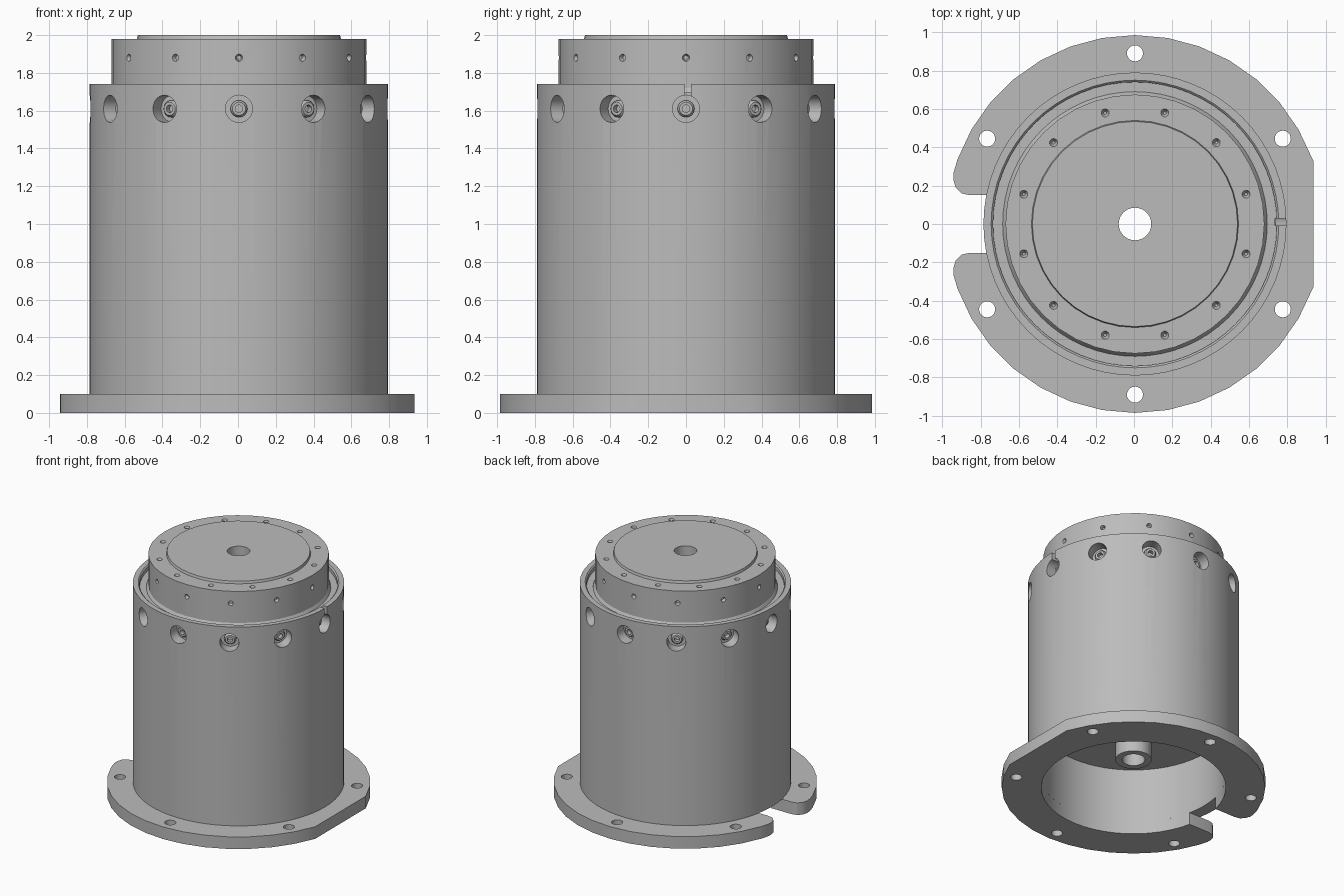
import bpy, bmesh
from math import sin, cos, pi, radians, asin
from mathutils import Matrix, Vector

if "Cube" in bpy.data.objects:
    bpy.data.objects.remove(bpy.data.objects["Cube"])

AXIS_X = 0.005  # the turned parts sit slightly off the flange's middle

metal = bpy.data.materials.new("grey metal")
metal.use_nodes = True
GREY = (0.5, 0.5, 0.5, 1)
metal.diffuse_color = GREY
metal.node_tree.nodes["Principled BSDF"].inputs["Base Color"].default_value = GREY


def make_object(name, bm):
    bmesh.ops.recalc_face_normals(bm, faces=bm.faces)
    mesh = bpy.data.meshes.new(name)
    bm.to_mesh(mesh)
    bm.free()
    mesh.materials.append(metal)
    obj = bpy.data.objects.new(name, mesh)
    obj.location.x = AXIS_X
    bpy.context.collection.objects.link(obj)
    return obj


def revolve(bm, profile, segments, matrix=Matrix()):
    """Turn a closed (radius, height) profile into a ring."""
    rings = []
    for i in range(segments):
        a = 2 * pi * i / segments
        rings.append([bm.verts.new(matrix @ Vector((r * cos(a), r * sin(a), z)))
                      for r, z in profile])
    n = len(profile)
    for i in range(segments):
        a, b = rings[i], rings[(i + 1) % segments]
        for j in range(n):
            k = (j + 1) % n
            bm.faces.new((a[j], b[j], b[k], a[k]))


def radial(angle, radius, z):
    """Frame whose local z axis points outward at the given angle."""
    return (Matrix.Rotation(radians(angle), 4, 'Z')
            @ Matrix.Translation((radius, 0, z)) @ Matrix.Rotation(pi / 2, 4, 'Y'))


def upright(angle, radius, z):
    return Matrix.Rotation(radians(angle), 4, 'Z') @ Matrix.Translation((radius, 0, z))


def pegs(bm, frames, r_inner, r_outer, depth, segments):
    for frame in frames:
        bmesh.ops.create_cone(bm, cap_ends=True, segments=segments, radius1=r_inner,
                              radius2=r_outer, depth=depth, matrix=frame)


def cut(obj, bm):
    """Subtract the cutter mesh and apply the result."""
    cutter = make_object("cutter", bm)
    cutter.hide_render = True
    mod = obj.modifiers.new("cut", 'BOOLEAN')
    mod.operation = 'DIFFERENCE'
    mod.solver = 'EXACT'
    mod.object = cutter
    bpy.context.view_layer.update()
    graph = bpy.context.evaluated_depsgraph_get()
    mesh = bpy.data.meshes.new_from_object(obj.evaluated_get(graph))
    obj.modifiers.clear()
    obj.data = mesh
    bpy.data.objects.remove(cutter)


twelve = range(0, 360, 30)

# Base flange: C-shaped plate with one flat side and a rounded cable notch
R, BORE, NOTCH = 0.985, 0.69, 0.15
half = [(0.93, 0.33)]
half += [(R * cos(radians(a)), R * sin(radians(a))) for a in range(30, 161, 10)]
half += [(-0.945, 0.27), (-0.947, 0.23), (-0.935, 0.19), (-0.905, 0.16), (-0.86, NOTCH)]
start = pi - asin(NOTCH / BORE)
half += [(BORE * cos(start * (1 - i / 24)), BORE * sin(start * (1 - i / 24)))
         for i in range(25)]
outline = half + [(x, -y) for x, y in reversed(half[:-1])]
bm = bmesh.new()
plate = bm.faces.new([bm.verts.new((x, y, 0)) for x, y in outline])
top = bmesh.ops.extrude_face_region(bm, geom=[plate])["geom"]
bmesh.ops.translate(bm, vec=(0, 0, 0.1),
                    verts=[v for v in top if isinstance(v, bmesh.types.BMVert)])
flange = make_object("base_flange", bm)
bm = bmesh.new()
pegs(bm, [upright(a, 0.89, 0.05) for a in range(30, 360, 60)], 0.042, 0.042, 0.3, 20)
cut(flange, bm)

# Outer housing: tube with a thin stepped lip
bm = bmesh.new()
revolve(bm, [(BORE, 0.1), (0.79, 0.1), (0.79, 1.74), (0.75, 1.74), (0.74, 1.73),
             (0.74, 1.7), (BORE, 1.7)], 64)
housing = make_object("outer_housing", bm)
bm = bmesh.new()
pegs(bm, [radial(a, 0.8, 1.61) for a in twelve], 0.072, 0.072, 0.2, 24)
cut(housing, bm)
bm = bmesh.new()
bmesh.ops.create_cube(bm, size=1, matrix=Matrix.Translation((0.78, 0.01, 1.72))
                      @ Matrix.Diagonal((0.1, 0.035, 0.2, 1)))
cut(housing, bm)

# Core: ceiling with hanging hub below, raised cap above, bored through
bm = bmesh.new()
revolve(bm, [(0.085, 0.24), (0.135, 0.24), (0.135, 0.55), (0.694, 0.55), (0.694, 1.69),
             (0.675, 1.72), (0.675, 1.98), (0.54, 1.98), (0.535, 2.0), (0.085, 2.0)], 40)
core = make_object("core_and_cap", bm)
bm = bmesh.new()
pegs(bm, [radial(a, 0.672, 1.88) for a in twelve], 0.012, 0.026, 0.05, 12)
pegs(bm, [upright(a + 15, 0.6, 1.975) for a in twelve], 0.008, 0.03, 0.05, 12)
cut(core, bm)

# Hollow studs inside the side holes
bm = bmesh.new()
for a in twelve:
    revolve(bm, [(0.02, 0), (0.045, 0), (0.045, 0.025), (0.035, 0.04), (0.02, 0.04)], 16,
            radial(a, 0.695, 1.61))
studs = make_object("side_studs", bm)

# Smooth round surfaces, crisp edges
bpy.ops.object.select_all(action='DESELECT')
for obj in (flange, housing, core, studs):
    obj.select_set(True)
    bpy.context.view_layer.objects.active = obj
bpy.ops.object.shade_smooth_by_angle(angle=radians(30))
